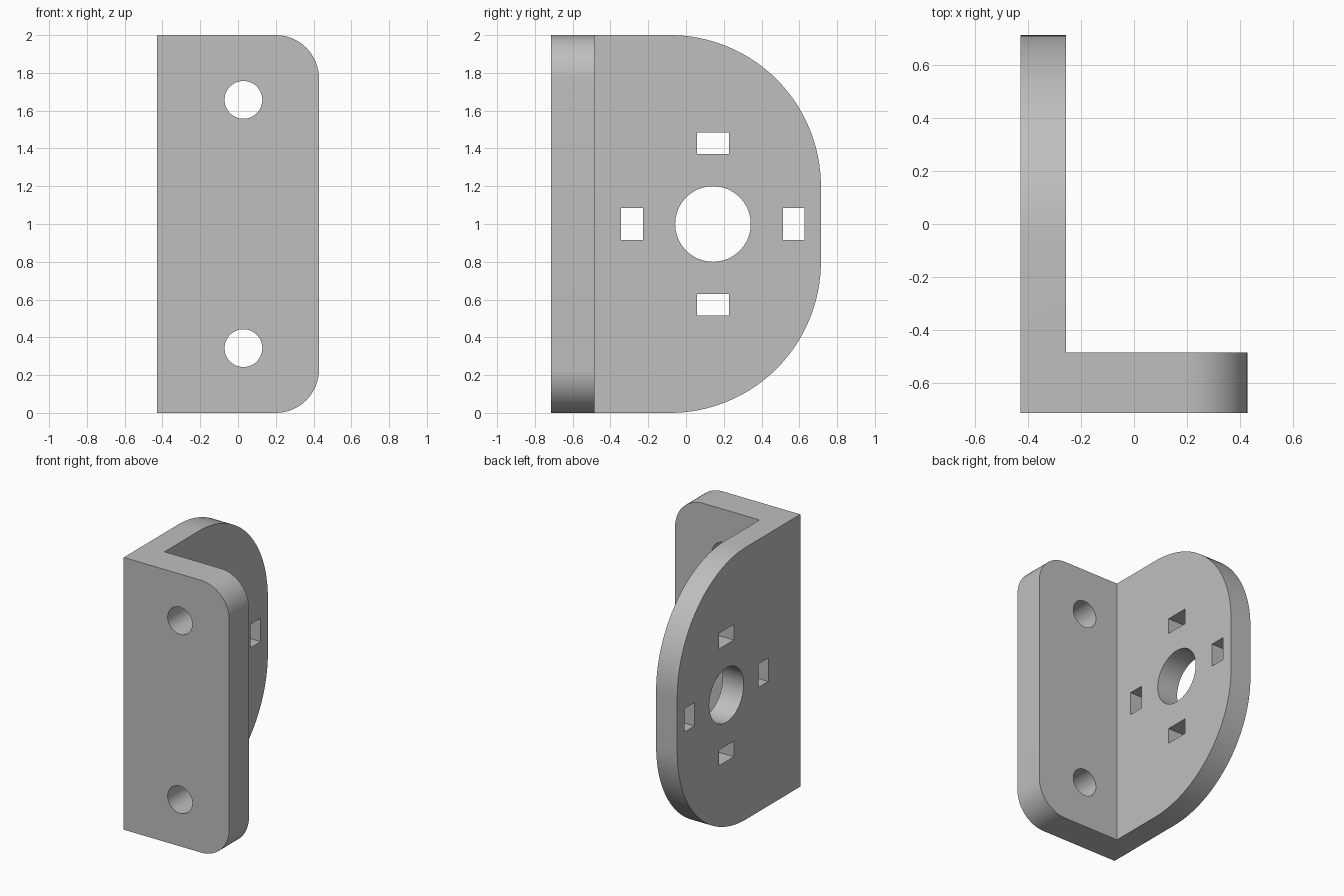
import bpy, bmesh, math
from mathutils import Vector

if "Cube" in bpy.data.objects:
    bpy.data.objects.remove(bpy.data.objects["Cube"], do_unlink=True)

MM = 2 / 35                              # design unit: the bracket is 35 tall
WIDTH, DEPTH, HEIGHT = 15 * MM, 25 * MM, 2
SIDE_T, FRONT_T = 3 * MM, 4 * MM         # plate thicknesses
X0, Y0 = -WIDTH / 2, -DEPTH / 2

grey = bpy.data.materials.new("light grey")
grey.use_nodes = True
grey.diffuse_color = (0.52, 0.52, 0.52, 1)
grey.node_tree.nodes["Principled BSDF"].inputs["Base Color"].default_value = grey.diffuse_color


def make_object(name, bm):
    bmesh.ops.recalc_face_normals(bm, faces=bm.faces)
    mesh = bpy.data.meshes.new(name)
    bm.to_mesh(mesh)
    bm.free()
    mesh.materials.append(grey)
    obj = bpy.data.objects.new(name, mesh)
    bpy.context.collection.objects.link(obj)
    return obj


def round_corners(bm, test, radius, segments):
    edges = [e for e in bm.edges if test((e.verts[0].co + e.verts[1].co) / 2)]
    bmesh.ops.bevel(bm, geom=edges, offset=radius, segments=segments,
                    profile=0.5, affect='EDGES')


# L-shaped body, extruded upward
bm = bmesh.new()
outline = [(0, 0), (WIDTH, 0), (WIDTH, FRONT_T), (SIDE_T, FRONT_T), (SIDE_T, DEPTH), (0, DEPTH)]
face = bm.faces.new([bm.verts.new((X0 + x, Y0 + y, 0)) for x, y in outline])
top = bmesh.ops.extrude_face_region(bm, geom=[face])["geom"]
bmesh.ops.translate(bm, vec=(0, 0, HEIGHT),
                    verts=[v for v in top if isinstance(v, bmesh.types.BMVert)])


def at_end(c):
    return min(c.z, HEIGHT - c.z) < 0.001


# Small corners on the front plate, large ones on the side plate
round_corners(bm, lambda c: at_end(c) and c.x > -X0 - 0.001, 4 * MM, 16)
round_corners(bm, lambda c: at_end(c) and c.y > -Y0 - 0.001, 14 * MM, 32)
bracket = make_object("bracket", bm)

# Cutters for every hole, gathered in one mesh
cut = bmesh.new()


def drill(centre, radius, axis):
    turn = Vector((0, 0, 1)).rotation_difference(Vector(axis)).to_matrix().to_4x4()
    new = bmesh.ops.create_cone(cut, cap_ends=True, segments=64, radius1=radius,
                                radius2=radius, depth=0.5, matrix=turn)
    bmesh.ops.translate(cut, verts=new["verts"], vec=centre)


def punch(centre, size):
    new = bmesh.ops.create_cube(cut, size=1)
    bmesh.ops.scale(cut, verts=new["verts"], vec=size)
    bmesh.ops.translate(cut, verts=new["verts"], vec=centre)


# Screw holes in the front plate
for z in (6 * MM, HEIGHT - 6 * MM):
    drill((X0 + 8 * MM, Y0 + FRONT_T / 2, z), 1.75 * MM, (0, 1, 0))

# Central bore with four slots around it in the side plate
hub = Vector((X0 + SIDE_T / 2, Y0 + 15 * MM, HEIGHT / 2))
drill(hub, 3.5 * MM, (1, 0, 0))
for s in (-1, 1):
    punch(hub + Vector((0, s * 7.5 * MM, 0)), (0.5, 2 * MM, 3 * MM))
    punch(hub + Vector((0, 0, s * 7.5 * MM)), (0.5, 3 * MM, 2 * MM))
cutter = make_object("hole_cutter", cut)
cutter.hide_render = True

# Cut the holes, then discard the cutter
boolean = bracket.modifiers.new("holes", 'BOOLEAN')
boolean.operation = 'DIFFERENCE'
boolean.solver = 'EXACT'
boolean.object = cutter
bpy.ops.object.select_all(action='DESELECT')
bracket.select_set(True)
bpy.context.view_layer.objects.active = bracket
bpy.ops.object.modifier_apply(modifier=boolean.name)
bpy.data.objects.remove(cutter, do_unlink=True)
bpy.ops.object.shade_smooth_by_angle(angle=math.radians(30))
